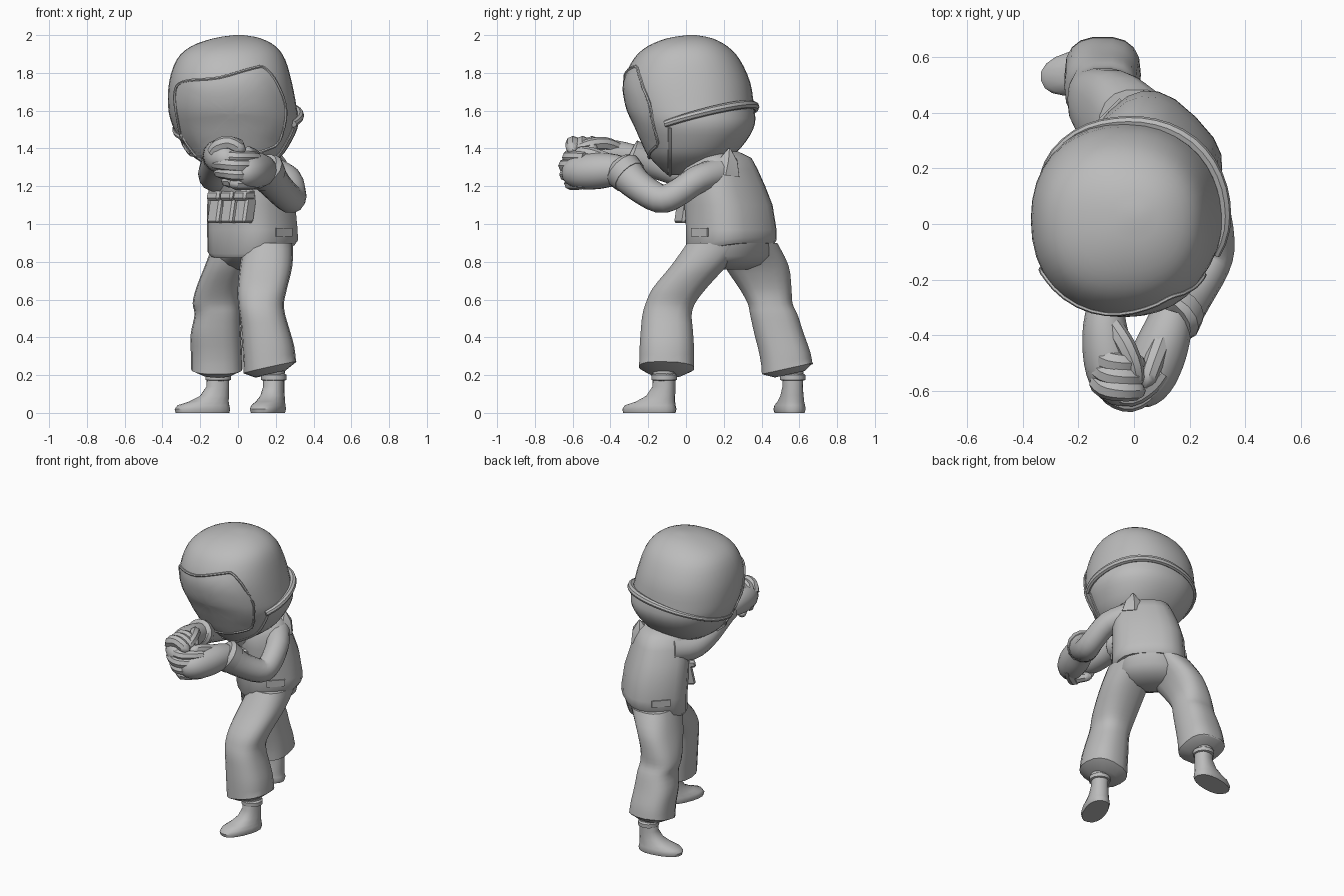
import bpy, bmesh, math
from mathutils import Vector
from mathutils.bvhtree import BVHTree

cube = bpy.data.objects.get("Cube")
if cube:
    bpy.data.objects.remove(cube)

grey = bpy.data.materials.new("plain_grey")
grey.use_nodes = True
grey.diffuse_color = (0.5, 0.5, 0.5, 1)
grey.node_tree.nodes["Principled BSDF"].inputs["Base Color"].default_value = (0.5, 0.5, 0.5, 1)


def make(name, verts, faces, angle=42):
    mesh = bpy.data.meshes.new(name)
    mesh.from_pydata(verts, [], faces)
    bm = bmesh.new()
    bm.from_mesh(mesh)
    bmesh.ops.recalc_face_normals(bm, faces=bm.faces)
    bm.to_mesh(mesh)
    bm.free()
    mesh.materials.append(grey)
    mesh.shade_smooth()
    mesh.set_sharp_from_angle(angle=math.radians(angle))
    ob = bpy.data.objects.new(name, mesh)
    bpy.context.collection.objects.link(ob)
    return ob


def skin(name, rings, closed=False):
    n, m = len(rings[0]), len(rings)
    verts = [v for r in rings for v in r]
    faces = []
    for i in range(m if closed else m - 1):
        k = (i + 1) % m
        for j in range(n):
            l = (j + 1) % n
            faces.append((i * n + j, i * n + l, k * n + l, k * n + j))
    if not closed:
        faces += [tuple(range(n)), tuple(range((m - 1) * n, m * n))]
    return make(name, verts, faces)


def smooth(pts, steps=3, closed=False):
    """Catmull-Rom resampling of a row of tuples."""
    m, out = len(pts), []
    pick = lambda i: Vector(pts[i % m] if closed else pts[max(0, min(m - 1, i))])
    for i in range(m if closed else m - 1):
        a, b, c, d = (pick(i + k) for k in (-1, 0, 1, 2))
        for s in range(steps):
            t = s / steps
            out.append(b + (c - a) * (t / 2) + (a * 2 - b * 5 + c * 4 - d) * (t * t / 2)
                       + (b * 3 - a - c * 3 + d) * (t ** 3 / 2))
    return out if closed else out + [pick(m - 1)]


def layers(name, rows, n=18, yaw=0.0, power=2.0, slope=(0, 0)):
    """Stack level rounded sections: z, x, y, half width, half depth. The lowest two may slope."""
    rings = []
    for i, (z, x, y, a, b) in enumerate(rows):
        ring = []
        for j in range(n):
            t = 2 * math.pi * j / n
            c, s = math.cos(t), math.sin(t)
            u = a * math.copysign(abs(c) ** (2 / power), c)
            v = b * math.copysign(abs(s) ** (2 / power), s)
            dx = u * math.cos(yaw) - v * math.sin(yaw)
            dy = u * math.sin(yaw) + v * math.cos(yaw)
            rise = slope[0] * dx + slope[1] * dy if i < 2 else 0
            ring.append((x + dx, y + dy, z + rise))
        rings.append(ring)
    return skin(name, rings)


def spans(rows):
    """Turn z, x min, x max, y min, y max into section rows."""
    return [(z, (a + b) / 2, (c + d) / 2, (b - a) / 2, (d - c) / 2) for z, a, b, c, d in rows]


def tube(name, pts, n=12, closed=False, steps=3):
    """Sweep circles along points given as x, y, z, radius."""
    path = smooth([Vector(p) for p in pts], steps, closed) if steps else [Vector(p) for p in pts]
    m, rings = len(path), []
    for i, p in enumerate(path):
        nxt = path[(i + 1) % m] if closed else path[min(i + 1, m - 1)]
        prv = path[i - 1] if closed or i else path[0]
        d = (nxt.xyz - prv.xyz).normalized()
        up = Vector((0, 0, 1)) if abs(d.z) < 0.95 else Vector((0, 1, 0))
        s = d.cross(up).normalized()
        w = s.cross(d)
        rings.append([p.xyz + (s * math.cos(2 * math.pi * j / n) + w * math.sin(2 * math.pi * j / n))
                      * max(p.w, 0.003) for j in range(n)])
    return skin(name, rings, closed)


def box(name, centre, size, yaw, lean=0.0, bevel=0.012):
    bm = bmesh.new()
    bmesh.ops.create_cube(bm, size=1)
    for v in bm.verts:
        u, f, w = (v.co[k] * size[k] for k in range(3))
        f += lean * w
        v.co = Vector(centre) + Vector((u * math.cos(yaw) - f * math.sin(yaw),
                                        u * math.sin(yaw) + f * math.cos(yaw), w))
    if bevel:
        bmesh.ops.bevel(bm, geom=bm.edges[:], offset=bevel, segments=1, affect='EDGES')
    verts = [v.co.copy() for v in bm.verts]
    faces = [tuple(v.index for v in f.verts) for f in bm.faces]
    bm.free()
    return make(name, verts, faces, 30)


YAW = -math.pi / 4          # the body is turned towards its right
side = Vector((math.cos(YAW), math.sin(YAW), 0))
front = Vector((math.sin(YAW), -math.cos(YAW), 0))

# Helmet
head = layers("helmet", smooth(spans([
    (1.26, -.08, .08, -.10, .10), (1.35, -.23, .22, -.19, .235), (1.44, -.305, .285, -.235, .32),
    (1.53, -.35, .32, -.275, .365), (1.62, -.37, .31, -.315, .36), (1.75, -.365, .285, -.33, .34),
    (1.87, -.325, .25, -.28, .285), (1.94, -.25, .2, -.205, .22),
    (1.983, -.13, .12, -.10, .14), (2.0, -.02, .03, .01, .05)])), 36, power=2.2)
bvh = BVHTree.FromPolygons([v.co for v in head.data.vertices],
                           [tuple(p.vertices) for p in head.data.polygons])

# Visor plate and its raised edge
outline = smooth([Vector(p) for p in [
    (-.325, 1.69), (-.28, 1.75), (-.1, 1.77), (.08, 1.82), (.135, 1.82), (.2, 1.74), (.245, 1.6),
    (.215, 1.45), (.15, 1.40), (0, 1.36), (-.2, 1.365), (-.27, 1.40), (-.31, 1.55)]], 4, True)
mid = Vector((-.03, 1.58))


def on_head(p, lift):
    hit, normal, _, _ = bvh.ray_cast(Vector((p.x, -1, p.y)), Vector((0, 1, 0)))
    return hit + normal * lift if hit else Vector((p.x, -.05, p.y))


n = len(outline)
rings = [[on_head(mid.lerp(p, k / 8), .005) for p in outline] for k in range(1, 9)]
rings.append([on_head(p, -.01) for p in outline])
verts = [on_head(mid, .005)] + [v for r in rings for v in r]
faces = [(0, 1 + j, 1 + (j + 1) % n) for j in range(n)]
for i in range(len(rings) - 1):
    for j in range(n):
        l = (j + 1) % n
        faces.append((1 + i * n + j, 1 + i * n + l, 1 + i * n + n + l, 1 + i * n + n + j))
make("visor", verts, faces)
tube("visor_edge", [(*on_head(mid + (p - mid) * 1.02, .004), .008) for p in outline], 6, True, 0)

# Rim around the back of the helmet, and the seam that runs from it under the chin
rim, seam = [], []
for k in range(29):
    t = math.radians(-24 + 228 * k / 28)
    d = Vector((math.cos(t), math.sin(t), .14 * math.cos(t) + .28 * math.sin(t)))
    flare = max(0, math.cos(t - math.radians(40)))
    rim.append((*(bvh.ray_cast(Vector((-.02, .03, 1.525)), d)[0] + d * .014 * flare), .015 + .008 * flare))
    t = math.radians(180 + 180 * k / 28)
    seam.append((*bvh.ray_cast(Vector((-.02, -.085, 1.51)), Vector((math.cos(t), 0, math.sin(t))))[0], .01))
tube("helmet_rim", rim, 8, steps=0)
tube("helmet_chin_seam", seam, 6, steps=0)
tube("neck", [(.03, .13, 1.2, .13), (0, .05, 1.4, .13)], 14)

# Jacket, with the hem lower at the front
layers("jacket", [(.86, .078, .24, .215, .19), (.885, .078, .24, .235, .205), (.97, .076, .24, .235, .204),
                  (1.1, .07, .225, .23, .198), (1.2, .066, .2, .218, .184), (1.29, .066, .182, .195, .166),
                  (1.35, .063, .18, .165, .14), (1.385, .06, .17, .10, .09)], 20, YAW, 2.7, (.15, .15))
core = Vector((.076, .24, 0))
for k, s in enumerate((-.055, .045, .145)):
    where = core + front * .195 + side * s + Vector((0, 0, 1.095))
    box(f"chest_pouch_{k + 1}", where, (.085, .08, .18), YAW, .2)
    box(f"pouch_flap_{k + 1}", where + Vector((0, 0, .055)) + front * .012, (.092, .085, .05), YAW, .2)
for label, s in (("left", 1), ("right", -1)):
    box(f"{label}_hip_tab", core + side * s * .236 + Vector((0, 0, .957)), (.009, .12, .045), YAW, bevel=0)
# Pointed collar on the left shoulder
root = Vector((.19, .21, 1.27))
tube("left_collar_point", [(*root, .085), (*(root + Vector((.01, .015, .07))), .055),
                           (*(root + Vector((.01, .02, .13))), .006)], 6, steps=0)

# Trousers
layers("pelvis", [(.76, .055, .25, .10, .06), (.785, .06, .25, .175, .12), (.83, .07, .245, .21, .175),
                  (.92, .078, .245, .215, .19)], 18, YAW, 2.3)
layers("left_trouser_leg", spans([(.205, .09, .25, -.19, -.02)]) + smooth(spans([
    (.24, .03, .31, -.25, .045), (.35, .022, .298, -.247, .044), (.45, .016, .27, -.24, .037),
    (.52, .008, .25, -.232, .032), (.58, .0, .243, -.215, .05), (.66, -.002, .26, -.178, .11),
    (.78, .01, .288, -.08, .22), (.9, .03, .292, .005, .33)])), 18, power=2.45, slope=(.22, -.03))
layers("right_trouser_leg", spans([(.205, -.19, -.03, .47, .63)]) + smooth(spans([
    (.235, -.25, .025, .40, .675), (.32, -.25, .022, .385, .66), (.42, -.25, .016, .36, .625),
    (.52, -.23, .012, .338, .592), (.58, -.24, .008, .325, .565), (.66, -.222, .012, .28, .56),
    (.78, -.175, .06, .2, .545), (.9, -.13, .15, .15, .485)])), 18, power=2.6, slope=(0, .22))

# Feet and sock cuffs
for label, x, y, turn in (("left", .19, -.115, -1.95), ("right", -.105, .565, math.pi + .2)):
    rows = [(.0, .085, .145, .074), (.02, .085, .15, .08), (.04, .08, .14, .076), (.06, .05, .107, .068),
            (.09, .02, .077, .06), (.14, .002, .06, .053), (.26, .0, .058, .058)]
    layers(f"{label}_foot", [(z, x + o * math.cos(turn), y + o * math.sin(turn), a, b)
                             for z, o, a, b in rows], 18, turn, 2.3)
    layers(f"{label}_sock_cuff", [(z, x, y, r, r) for z, r in ((.17, .055), (.175, .068), (.2, .068), (.21, .055))])

# Sleeves and cuffs
tube("left_sleeve", [(.19, .17, 1.27, .08), (.265, .06, 1.235, .074), (.288, -.06, 1.155, .074),
                     (.272, -.14, 1.135, .077), (.205, -.25, 1.20, .083), (.15, -.32, 1.27, .098)], 14)
tube("left_cuff", [(.165, -.30, 1.25, .098), (.14, -.335, 1.285, .106), (.13, -.345, 1.295, .09)], 14, steps=0)
tube("right_sleeve", [(-.05, .25, 1.27, .085), (-.12, .12, 1.25, .08), (-.135, -.02, 1.27, .076),
                      (-.125, -.15, 1.31, .075), (-.10, -.28, 1.355, .085)], 14)
tube("right_cuff", [(-.105, -.25, 1.345, .084), (-.10, -.29, 1.36, .09), (-.10, -.30, 1.365, .075)], 14, steps=0)

# Clasped hands
tube("right_palm", [(-.10, -.27, 1.36, .06), (-.105, -.36, 1.365, .078), (-.095, -.46, 1.36, .09),
                    (-.075, -.55, 1.35, .088), (-.045, -.61, 1.335, .06), (-.02, -.63, 1.32, .01)], 14)
tube("left_palm", [(.14, -.32, 1.28, .075), (.115, -.40, 1.285, .09), (.085, -.48, 1.28, .098),
                   (.05, -.56, 1.275, .092), (.01, -.61, 1.27, .066), (-.02, -.63, 1.27, .01)], 14)
for k, z in enumerate((1.215, 1.262, 1.309, 1.352)):
    reach = (.03, .005, .0, .02)[k]
    tip = (.06, .02, 0, 0)[k]
    tube(f"left_finger_{k + 1}", [(.10, -.535, z, .028), (.06, -.60 + reach, z, .034),
                                  (-.01, -.642 + reach, z, .035), (-.08 + tip, -.62 + reach, z + .008, .034),
                                  (-.125 + tip, -.56 + reach, z + .012, .028),
                                  (-.13 + tip, -.54 + reach, z + .012, .004)], 8)
for k, y in enumerate((-.47, -.52, -.57)):
    tube(f"right_finger_{k + 1}", [(-.13, y, 1.375, .036), (-.10, y - .02, 1.415, .04), (-.045, y - .03, 1.428, .038),
                                   (.01, y - .03, 1.395, .034), (.025, y - .03, 1.36, .006)], 8)
tube("right_thumb", [(-.08, -.36, 1.40, .034), (-.035, -.43, 1.425, .036), (.0, -.51, 1.42, .033),
                     (.01, -.57, 1.40, .024), (.01, -.58, 1.395, .004)], 8)
tube("left_thumb", [(.10, -.42, 1.34, .038), (.07, -.50, 1.37, .036), (.05, -.56, 1.38, .03),
                    (.04, -.59, 1.38, .005)], 8)
